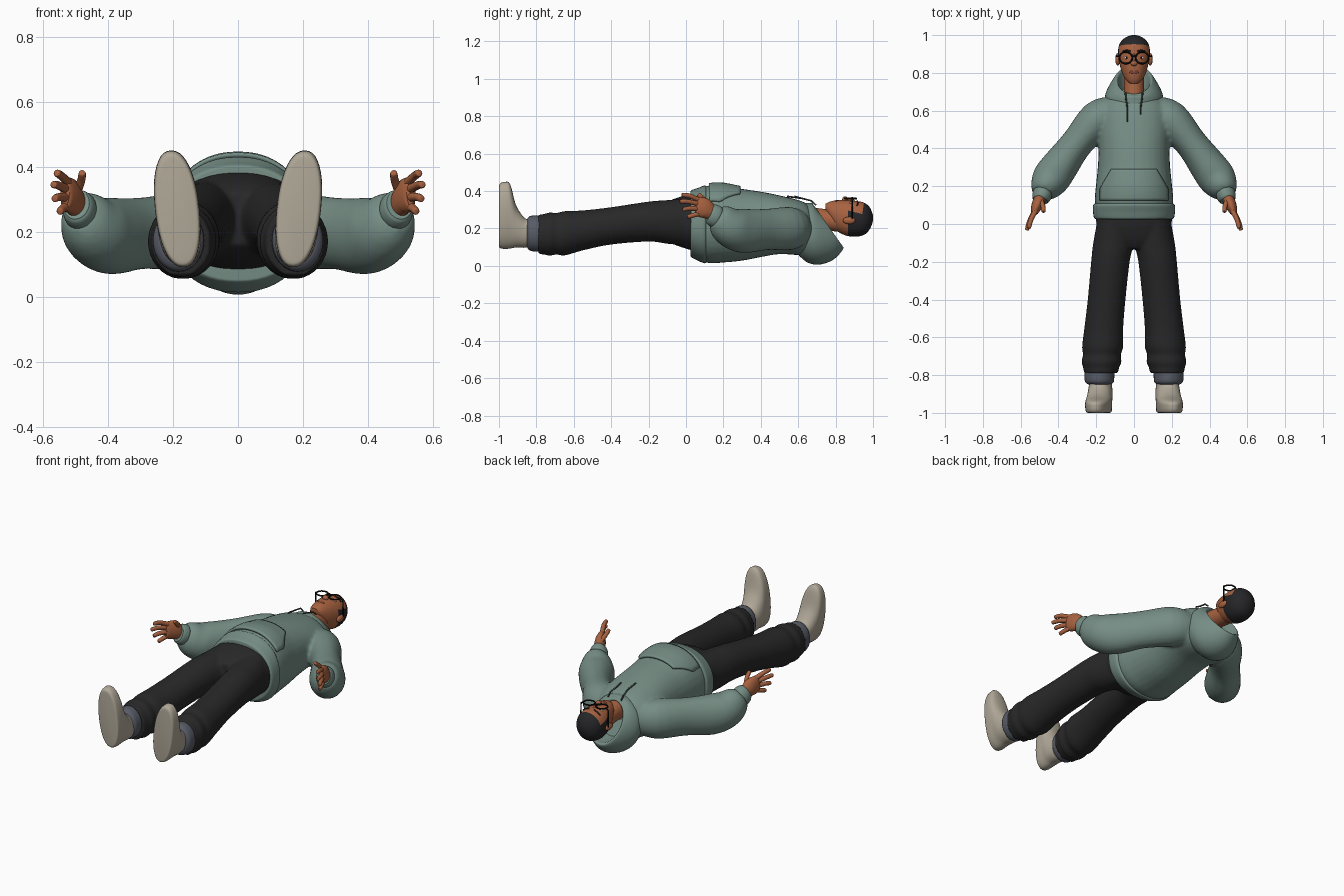
import bpy, bmesh, math
from mathutils import Vector, Matrix

if "Cube" in bpy.data.objects:
    bpy.data.objects.remove(bpy.data.objects["Cube"])


def material(name, r, g, b):
    lin = [((c / 255 + 0.055) / 1.055) ** 2.4 for c in (r, g, b)] + [1]
    m = bpy.data.materials.new(name)
    m.use_nodes = True
    m.diffuse_color = lin
    m.node_tree.nodes["Principled BSDF"].inputs["Base Color"].default_value = lin
    return m


SAGE = material("sage cloth", 117, 141, 132)
CORD = material("dark sage", 62, 76, 71)
CHARCOAL = material("charcoal cloth", 40, 40, 41)
SKIN = material("brown skin", 168, 98, 64)
LIP = material("lip", 140, 76, 56)
HAIR = material("black hair", 38, 38, 41)
FRAME = material("black frame", 14, 14, 15)
BEIGE = material("beige leather", 176, 168, 152)
GREY = material("slate sock", 88, 92, 102)
WHITE = material("eye white", 205, 200, 195)


def smooth_rings(rings, steps=4):
    """Catmull-Rom interpolation of ring values."""
    out = []
    for i in range(len(rings) - 1):
        a, b, c, d = (rings[max(0, min(len(rings) - 1, i + k))] for k in (-1, 0, 1, 2))
        for s in range(steps):
            t = s / steps
            out.append([q + 0.5 * t * (r - p + t * (2 * p - 5 * q + 4 * r - w
                        + t * (3 * (q - r) + w - p))) for p, q, r, w in zip(a, b, c, d)])
    return out + [list(rings[-1])]


def loft(bm, rings, n=32, power=2.0, path=False, side=1):
    """Rings are x, y, z, half width, half height and an optional tilt in degrees."""
    rs = smooth_rings(rings)
    loops = []
    for i, r in enumerate(rs):
        c = Vector(r[:3])
        if path:
            normal = (Vector(rs[min(i + 1, len(rs) - 1)][:3]) - Vector(rs[max(i - 1, 0)][:3])).normalized()
        else:
            a = math.radians(r[5] if len(r) > 5 else 0)
            normal = Vector((0, math.cos(a), math.sin(a)))
        across = normal.cross(Vector((0, 0, 1))).normalized()
        up = across.cross(normal)
        loop = []
        for k in range(n):
            a = math.tau * k / n
            u, v = (math.copysign(abs(f) ** (2 / power), f) for f in (math.cos(a), math.sin(a)))
            p = c + across * u * r[3] + up * v * r[4]
            loop.append(bm.verts.new((p.x * side, p.y, p.z)))
        loops.append(loop)
    for a, b in zip(loops, loops[1:]):
        for k in range(n):
            bm.faces.new((a[k], a[(k + 1) % n], b[(k + 1) % n], b[k]))
    bm.faces.new(loops[0])
    bm.faces.new(loops[-1])


def finish(bm, name, *mats, voxel=0, soften=4):
    bmesh.ops.recalc_face_normals(bm, faces=bm.faces)
    me = bpy.data.meshes.new(name)
    bm.to_mesh(me)
    bm.free()
    ob = bpy.data.objects.new(name, me)
    bpy.context.collection.objects.link(ob)
    for m in mats:
        me.materials.append(m)
    bpy.ops.object.select_all(action="DESELECT")
    ob.select_set(True)
    bpy.context.view_layer.objects.active = ob
    bpy.ops.object.shade_smooth_by_angle(angle=math.radians(50))
    if voxel:
        mod = ob.modifiers.new("Merge", "REMESH")
        mod.mode, mod.voxel_size, mod.use_smooth_shade = "VOXEL", voxel, True
        mod = ob.modifiers.new("Soften", "SMOOTH")
        mod.iterations = soften
    return ob


def ball(name, mat, loc, size):
    bm = bmesh.new()
    bmesh.ops.create_uvsphere(bm, u_segments=20, v_segments=12, radius=1,
                              matrix=Matrix.Translation(loc) @ Matrix.Diagonal((*size, 1)))
    return finish(bm, name, mat)


def tube(name, mat, pts, radius, cyclic=False):
    cu = bpy.data.curves.new(name, "CURVE")
    cu.dimensions, cu.bevel_depth, cu.bevel_resolution, cu.use_fill_caps = "3D", radius, 2, True
    sp = cu.splines.new("POLY")
    sp.points.add(len(pts) - 1)
    for p, q in zip(sp.points, pts):
        p.co = (*q, 1)
    sp.use_cyclic_u = cyclic
    cu.materials.append(mat)
    bpy.context.collection.objects.link(bpy.data.objects.new(name, cu))


# Hoodie body and sleeves
TORSO = [(0, .05, .225, .195, .18), (0, .12, .222, .208, .207), (0, .2, .225, .202, .207),
         (0, .3, .22, .192, .192), (0, .4, .222, .187, .175), (0, .5, .22, .19, .157),
         (0, .6, .205, .185, .147), (0, .655, .195, .155, .13), (0, .685, .19, .1, .08)]
SLEEVE = [(.1, .6, .2, .08, .09), (.19, .555, .2, .1, .115), (.3, .43, .195, .085, .11),
          (.39, .31, .187, .097, .118), (.44, .24, .205, .1, .108), (.473, .187, .245, .077, .087),
          (.485, .16, .263, .052, .062)]
bm = bmesh.new()
loft(bm, TORSO, power=2.2)
for s in (1, -1):
    loft(bm, SLEEVE, path=True, side=s)
finish(bm, "hoodie_body", SAGE, voxel=.011)

# Hem band and sleeve cuffs
bm = bmesh.new()
loft(bm, [(0, .025, .225, .19, .17), (0, .03, .225, .21, .18), (0, .065, .222, .217, .195),
          (0, .1, .222, .216, .208), (0, .11, .222, .2, .2)], n=48, power=2.2)
finish(bm, "hoodie_hem", SAGE)
for s, label in ((1, "left"), (-1, "right")):
    bm = bmesh.new()
    loft(bm, [(.478, .175, .258, .045, .055), (.485, .158, .265, .052, .061),
              (.493, .135, .278, .047, .056), (.496, .125, .283, .04, .048)], path=True, side=s)
    finish(bm, label + "_sleeve_cuff", SAGE)

# Draped hood with a rolled rim
bm = bmesh.new()
loft(bm, [(0, .59, .2, .12, .13, 0), (0, .64, .178, .148, .158, 2), (0, .685, .172, .152, .167, 9),
          (0, .73, .184, .13, .162, 20), (0, .76, .205, .103, .142, 33), (0, .762, .21, .09, .128, 35),
          (0, .74, .2, .08, .115, 33), (0, .69, .19, .07, .09, 25)], n=48)
finish(bm, "hood", SAGE)

# Front pocket following the curve of the belly
fine = smooth_rings(TORSO, 16)
bm = bmesh.new()
grid = []
for j in range(13):
    y = .125 + .165 * j / 12
    half = .178 - max(0, y - .185) * .58
    ring = min(fine, key=lambda r: abs(r[1] - y))
    row = []
    for i in range(25):
        x = half * (i / 12 - 1)
        z = ring[2] + ring[4] * (1 - (abs(x) / ring[3]) ** 2.2) ** (1 / 2.2)
        row.append(bm.verts.new((x, y, z + .006)))
    grid.append(row)
for a, b in zip(grid, grid[1:]):
    for i in range(24):
        bm.faces.new((a[i], a[i + 1], b[i + 1], b[i]))
pocket = finish(bm, "front_pocket", SAGE)
mod = pocket.modifiers.new("Thickness", "SOLIDIFY")
mod.thickness, mod.offset = .014, 0

# Trousers
LEG = [(.1, .04, .235, .09, .13), (.11, -.1, .235, .106, .117), (.125, -.2, .237, .102, .107),
       (.145, -.4, .214, .1, .1), (.16, -.55, .19, .103, .107), (.166, -.65, .174, .109, .119),
       (.17, -.69, .172, .1, .111), (.172, -.73, .17, .106, .116), (.174, -.76, .169, .095, .108),
       (.175, -.79, .168, .092, .107)]
bm = bmesh.new()
loft(bm, [(0, -.13, .24, .1, .08), (0, -.08, .237, .185, .115), (0, 0, .235, .2, .143),
          (0, .07, .23, .198, .155)], power=2.3)
for s in (1, -1):
    loft(bm, LEG, side=s)
finish(bm, "trousers", CHARCOAL, voxel=.01, soften=3)

# Socks, ankles, shoes
for s, label in ((1, "left_"), (-1, "right_")):
    bm = bmesh.new()
    loft(bm, [(.18, -.76, .172, .078, .092), (.183, -.8, .173, .079, .096),
              (.183, -.835, .174, .076, .092), (.182, -.85, .175, .06, .075)], side=s)
    finish(bm, label + "sock", GREY)
    bm = bmesh.new()
    loft(bm, [(.18, -.82, .175, .048, .05), (.18, -.9, .175, .045, .045)], side=s)
    finish(bm, label + "ankle", SKIN)
    bm = bmesh.new()
    loft(bm, [(.187, -1, .265, .054, .155), (.187, -.995, .268, .064, .172), (.187, -.97, .27, .068, .179),
              (.187, -.94, .265, .068, .172), (.187, -.91, .213, .066, .115),
              (.187, -.87, .18, .062, .083), (.187, -.845, .174, .06, .074)], n=40, power=2.25, side=s)
    for v in bm.verts:
        v.co.x += s * (v.co.z - .27) * .1
    finish(bm, label + "shoe", BEIGE)

# Hands
FINGERS = [((.522, .07, .352), (.546, .02, .374), (.556, -.018, .38)),
           ((.525, .07, .33), (.553, .015, .343), (.566, -.028, .345)),
           ((.525, .07, .305), (.55, .02, .307), (.563, -.012, .302)),
           ((.52, .08, .283), (.538, .045, .272), (.547, .012, .263)),
           ((.495, .125, .325), (.482, .095, .357), (.479, .068, .38))]
for s, label in ((1, "left"), (-1, "right")):
    bm = bmesh.new()
    loft(bm, [(.483, .19, .262, .03, .036), (.498, .135, .285, .031, .042), (.513, .1, .308, .03, .054),
              (.526, .065, .318, .021, .051), (.53, .052, .32, .012, .04)], n=20, path=True, side=s)
    for a, b, c in FINGERS:
        tip = Vector(c) + (Vector(c) - Vector(b)) * .12
        loft(bm, [(*a, .014, .014), (*b, .0125, .0125), (*c, .011, .011), (*tip, .005, .005)],
             n=12, path=True, side=s)
    finish(bm, label + "_hand", SKIN)

# Neck and head, with hair cut in along clean lines
bm = bmesh.new()
loft(bm, [(0, .64, .255, .055, .06), (0, .72, .25, .052, .057), (0, .81, .238, .054, .055)])
finish(bm, "neck", SKIN)
bm = bmesh.new()
loft(bm, [(0, .745, .315, .022, .016), (0, .765, .298, .044, .044), (0, .8, .272, .063, .078),
          (0, .85, .258, .077, .094), (0, .9, .252, .085, .096), (0, .95, .252, .078, .087),
          (0, .98, .254, .056, .062), (0, .996, .255, .026, .028), (0, 1, .255, .008, .008)], n=48, power=2.1)
for co, no in (((0, .952, 0), (0, 1, -.15)), ((0, .865, 0), (0, 1, 0)), ((0, 0, .288), (0, .25, 1))):
    co = (0, co[1], .34) if co[2] == 0 and no[2] else ((0, .9, .288) if co[2] else co)
    bmesh.ops.bisect_plane(bm, geom=bm.verts[:] + bm.edges[:] + bm.faces[:], plane_co=co, plane_no=no)
for f in bm.faces:
    c = f.calc_center_median()
    crown = (c.y - .952) - .15 * (c.z - .34) > 0
    back = c.y > .865 and (c.z - .288) + .25 * (c.y - .9) < 0
    f.material_index = int(crown or back)
finish(bm, "head", SKIN, HAIR)

# Face
ball("nose_bridge", SKIN, (0, .872, .347), (.01, .032, .012))
ball("nose_tip", SKIN, (0, .85, .355), (.018, .015, .017))
ball("mouth", LIP, (0, .804, .347), (.026, .008, .006))
for s, label in ((1, "left_"), (-1, "right_")):
    ball(label + "ear", SKIN, (s * .086, .872, .243), (.013, .033, .02))
    ball(label + "eye", WHITE, (s * .037, .88, .336), (.015, .007, .006))
    ball(label + "pupil", FRAME, (s * .037, .88, .34), (.006, .006, .004))
    tube(label + "eyebrow", HAIR, [(s * .018, .915, .346), (s * .042, .921, .339), (s * .06, .914, .322)], .004)
    # Glasses
    tube(label + "lens_rim", FRAME, [(s * .043 + .034 * math.cos(a), .88 + .031 * math.sin(a), .36)
         for a in (math.tau * k / 28 for k in range(28))], .0045, True)
    tube(label + "temple", FRAME, [(s * .076, .887, .36), (s * .092, .888, .35), (s * .094, .89, .25)], .004)
    # Drawstrings
    end = .58 if s > 0 else .54
    tube(label + "drawstring", CORD, [(s * .045, .695, .325), (s * .044, .67, .348), (s * .036, .62, .361),
         (s * .036, end, .372)], .0045)
tube("glasses_bridge", FRAME, [(-.01, .886, .362), (0, .89, .366), (.01, .886, .362)], .004)
